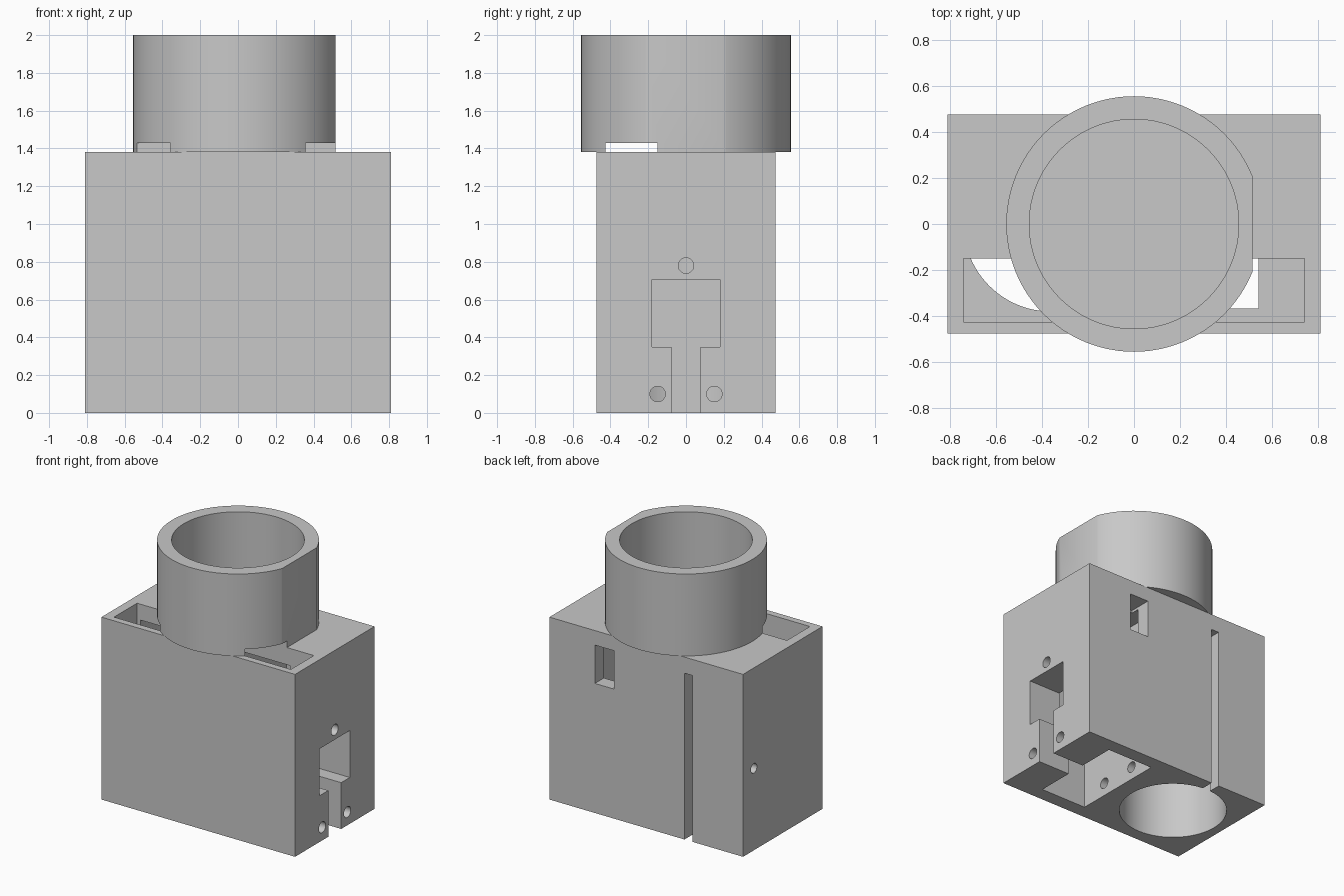
import bpy
import math

if "Cube" in bpy.data.objects:
    bpy.data.objects.remove(bpy.data.objects["Cube"], do_unlink=True)

GREY = (0.58, 0.58, 0.58, 1.0)
grey = bpy.data.materials.new("plain_grey")
grey.use_nodes = True
grey.diffuse_color = GREY
grey.node_tree.nodes["Principled BSDF"].inputs["Base Color"].default_value = GREY


def block(name, xs, ys, zs):
    """Box spanning the given ranges."""
    spans = (xs, ys, zs)
    bpy.ops.mesh.primitive_cube_add(size=1, location=[(a + b) / 2 for a, b in spans])
    ob = bpy.context.object
    ob.name = name
    ob.scale = [b - a for a, b in spans]
    bpy.ops.object.transform_apply(location=True, rotation=True, scale=True)
    ob.data.materials.append(grey)
    return ob


def rod(name, radius, centre, span, axis="Z", sides=96):
    """Cylinder along Z (centre = x, y) or along X (centre = y, z)."""
    mid = sum(span) / 2
    along_x = axis == "X"
    loc = (mid, *centre) if along_x else (*centre, mid)
    rot = (0, math.pi / 2, 0) if along_x else (0, 0, 0)
    bpy.ops.mesh.primitive_cylinder_add(vertices=sides, radius=radius,
                                        depth=span[1] - span[0], location=loc, rotation=rot)
    ob = bpy.context.object
    ob.name = name
    bpy.ops.object.transform_apply(location=True, rotation=True, scale=True)
    ob.data.materials.append(grey)
    return ob


def cut(target, cutter):
    """Subtract the cutter from the target, then discard it."""
    cutter.hide_render = True
    bpy.context.view_layer.objects.active = target
    mod = target.modifiers.new("cut", "BOOLEAN")
    mod.operation = "DIFFERENCE"
    mod.solver = "EXACT"
    mod.object = cutter
    bpy.ops.object.modifier_apply(modifier=mod.name)
    bpy.data.objects.remove(cutter, do_unlink=True)


def finish(ob):
    bpy.ops.object.select_all(action="DESELECT")
    ob.select_set(True)
    bpy.context.view_layer.objects.active = ob
    bpy.ops.object.shade_smooth_by_angle(angle=math.radians(30))


TOP = 1.38
pocket = ((-0.74, 0.74), (-0.425, -0.15), (1.2, 1.43))

# Housing block
housing = block("housing", (-0.81, 0.81), (-0.475, 0.475), (0, TOP))

# Round bore and rectangular chamber, both open at the bottom
cut(housing, rod("bore_cutter", 0.38, (-0.36, 0), (-0.1, 1.26)))
cut(housing, block("chamber_cutter", (0.15, 0.54), (-0.367, 0.367), (-0.1, 1.25)))

# Long pocket in the top, passing under the collar
cut(housing, block("pocket_cutter", *pocket))

# Clamping slot and small window in the back
cut(housing, block("slot_cutter", (-0.385, -0.32), (0.2, 0.6), (-0.1, 1.258)))
cut(housing, block("window_cutter", (0.27, 0.43), (0.3, 0.6), (0.98, 1.27)))

# Keyhole opening in the left side
cut(housing, block("square_cutter", (0.4, 0.9), (-0.18, 0.18), (0.35, 0.705)))
cut(housing, block("stem_cutter", (0.4, 0.9), (-0.077, 0.077), (-0.1, 0.4)))

# Screw holes around the keyhole, running on into the bore
for y, z in ((-0.15, 0.1), (0.15, 0.1), (0, 0.78)):
    cut(housing, rod("screw_cutter", 0.041, (y, z), (-0.2, 0.9), "X", 32))

# Clamp screw hole in the right side, crossing the slot
cut(housing, rod("clamp_cutter", 0.036, (0.345, 0.62), (-0.9, -0.12), "X", 32))
finish(housing)

# Collar: round cup with one flattened side
collar = rod("collar", 0.555, (0, 0), (TOP, 2.0))
cut(collar, rod("cup_cutter", 0.455, (0, 0), (1.5, 2.1)))
cut(collar, block("flat_cutter", (0.515, 0.8), (-0.6, 0.6), (1.2, 2.2)))
cut(collar, block("notch_cutter", *pocket))
finish(collar)
